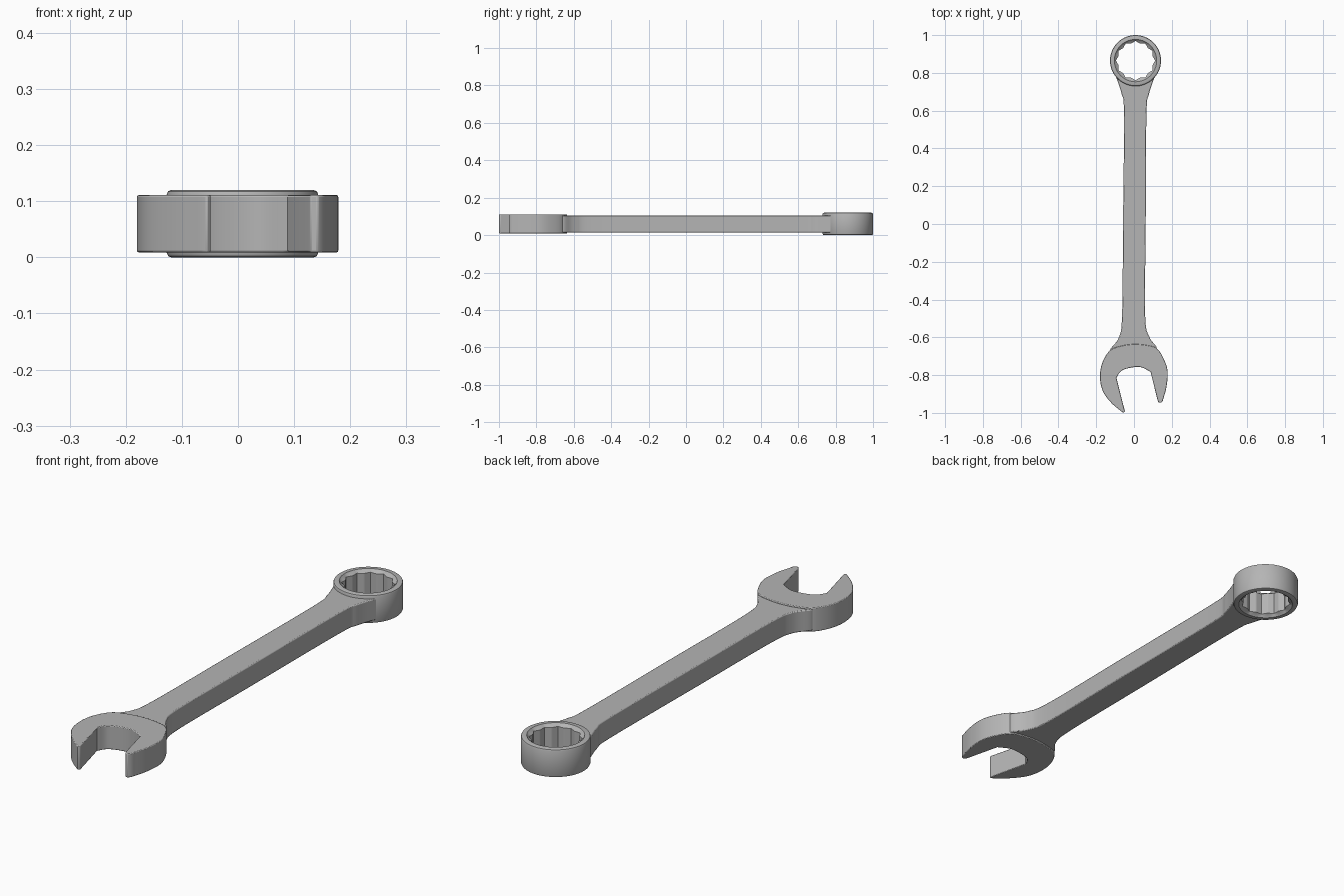
import bpy, bmesh, math
from mathutils import Vector

cube = bpy.data.objects.get("Cube")
if cube:
    bpy.data.objects.remove(cube)

steel = bpy.data.materials.new("steel_grey")
steel.use_nodes = True
GREY = (0.46, 0.46, 0.46, 1)
steel.diffuse_color = GREY
steel.node_tree.nodes["Principled BSDF"].inputs["Base Color"].default_value = GREY

MID_Z = 0.06
RING = Vector((0.008, 0.865))


def smooth(points, steps=6):
    """Catmull-Rom curve through 2D points."""
    p = [Vector(q) for q in points]
    p = [2 * p[0] - p[1]] + p + [2 * p[-1] - p[-2]]
    out = []
    for a, b, c, d in zip(p, p[1:], p[2:], p[3:]):
        for i in range(steps):
            t = i / steps
            out.append(0.5 * (2 * b + (c - a) * t + (2 * a - 5 * b + 4 * c - d) * t**2
                              + (3 * b - a - 3 * c + d) * t**3))
    return out + [p[-2]]


def finish(name, bm, bevel=0):
    bmesh.ops.recalc_face_normals(bm, faces=bm.faces)
    mesh = bpy.data.meshes.new(name)
    bm.to_mesh(mesh)
    bm.free()
    mesh.materials.append(steel)
    ob = bpy.data.objects.new(name, mesh)
    bpy.context.collection.objects.link(ob)
    bpy.ops.object.select_all(action="DESELECT")
    ob.select_set(True)
    bpy.context.view_layer.objects.active = ob
    bpy.ops.object.shade_smooth_by_angle(angle=math.radians(32))
    if bevel:
        mod = ob.modifiers.new("soft_edges", "BEVEL")
        mod.width = bevel
        mod.segments = 2
        mod.limit_method = "ANGLE"
        mod.angle_limit = math.radians(50)
    return ob


def slab(name, outline, thickness, bevel):
    """Flat plate with the given outline, centred on the mid height."""
    bm = bmesh.new()
    low = [bm.verts.new((p.x, p.y, MID_Z - thickness / 2)) for p in outline]
    face = bm.faces.new(low)
    top = bmesh.ops.extrude_face_region(bm, geom=[face])["geom"]
    bmesh.ops.translate(bm, vec=(0, 0, thickness),
                        verts=[v for v in top if isinstance(v, bmesh.types.BMVert)])
    return finish(name, bm, bevel)


# Shank, flaring into the head and the ring
right_side = smooth([(0.10, -0.72), (0.122, -0.66), (0.08, -0.595), (0.059, -0.48),
                     (0.062, 0), (0.066, 0.58), (0.08, 0.69), (0.112, 0.787)])
left_side = smooth([(-0.098, 0.787), (-0.066, 0.69), (-0.053, 0.58), (-0.058, 0),
                    (-0.063, -0.48), (-0.08, -0.60), (-0.128, -0.67), (-0.11, -0.72)])
ring_joint = [RING + 0.122 * Vector((math.cos(math.radians(a)), math.sin(math.radians(a))))
              for a in range(-45, -136, -10)]
slab("shank", right_side + ring_joint + left_side, 0.091, 0.004)

# Open jaw head: outer curve, then the throat between the two jaws
outer = smooth([(0.152, -0.937), (0.172, -0.862), (0.178, -0.78), (0.158, -0.715),
                (0.122, -0.66), (0.07, -0.642), (0.0, -0.636), (-0.07, -0.646),
                (-0.128, -0.67), (-0.168, -0.735), (-0.18, -0.81), (-0.165, -0.885),
                (-0.12, -0.947), (-0.066, -0.993)])
throat = smooth([(-0.093, -0.815), (-0.07, -0.78), (-0.024, -0.762),
                 (0.035, -0.758), (0.088, -0.783)])
tips = [Vector((-0.055, -1.0)), Vector((-0.048, -0.992))]
right_tip = [Vector((0.124, -0.93)), Vector((0.129, -0.944)), Vector((0.142, -0.947))]
slab("open_jaw_head", outer + tips + throat + right_tip, 0.102, 0.003)

# Box ring: a lathed band with a twelve-point bore
SEG = 144


def bore_radius(angle):
    deg = math.degrees(angle) % 60
    off = max(abs((deg + 30) % 60 - 30), abs(deg - 30))
    return 0.09 / math.cos(math.radians(off))


# None marks a row that follows the bore
half = [(None, 0.048), (0.109, 0.056), (0.112, 0.06), (0.127, 0.06),
        (0.1325, 0.0578), (0.135, 0.052)]
profile = half + [(r, -z) for r, z in reversed(half)]
bm = bmesh.new()
rows = []
for r, z in profile:
    row = []
    for i in range(SEG):
        a = 2 * math.pi * i / SEG
        rad = r or bore_radius(a)
        row.append(bm.verts.new((RING.x + rad * math.cos(a),
                                 RING.y + rad * math.sin(a), MID_Z + z)))
    rows.append(row)
for row, nxt in zip(rows, rows[1:] + rows[:1]):
    for i in range(SEG):
        j = (i + 1) % SEG
        bm.faces.new((row[i], row[j], nxt[j], nxt[i]))
finish("box_ring", bm)
